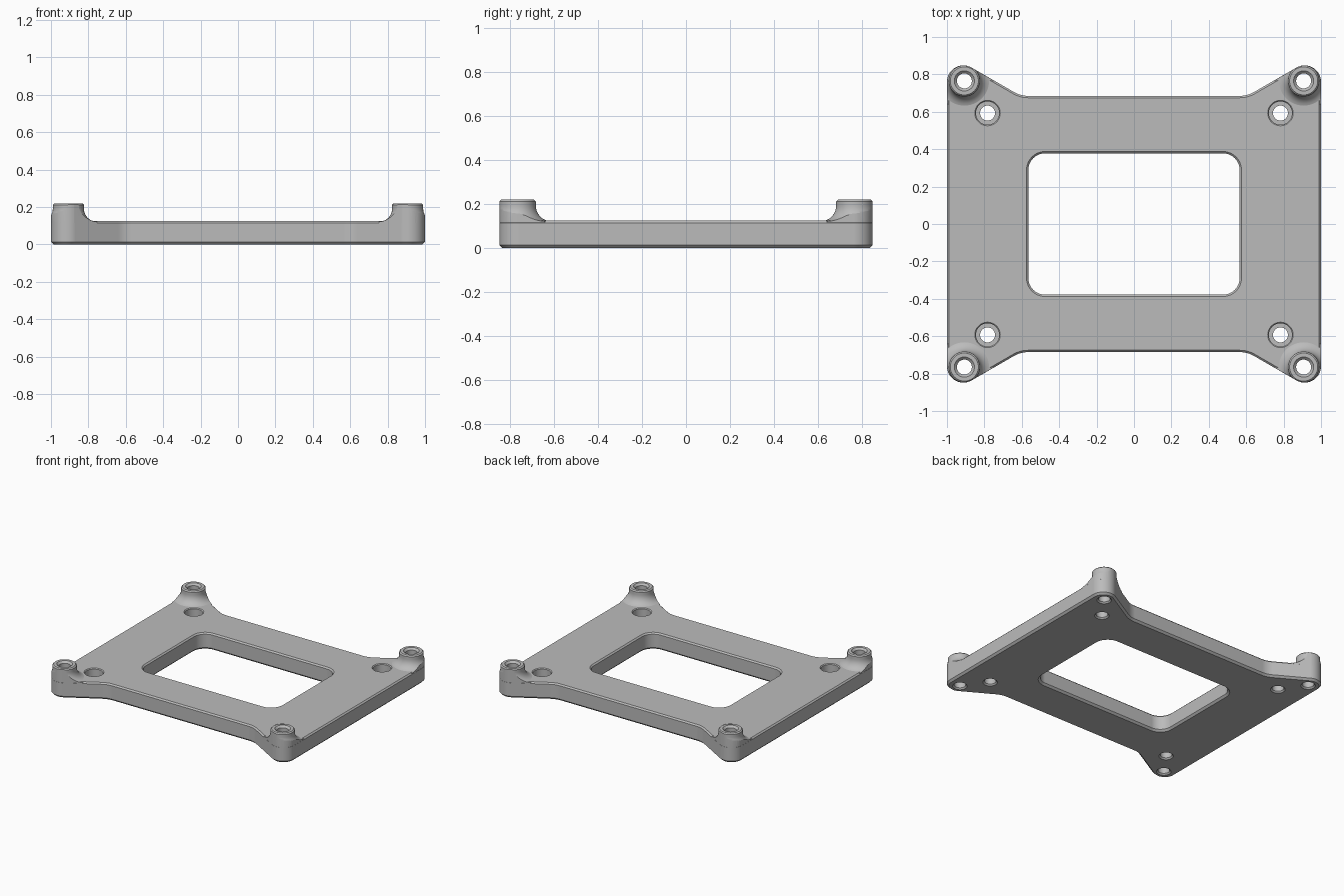
import bpy, bmesh
from math import sin, cos, radians, tau, pi

if "Cube" in bpy.data.objects:
    bpy.data.objects.remove(bpy.data.objects["Cube"])

TOP, HEIGHT = 0.125, 0.22

grey = bpy.data.materials.new("light_grey")
grey.use_nodes = True
grey.diffuse_color = (0.5, 0.5, 0.5, 1)
grey.node_tree.nodes["Principled BSDF"].inputs["Base Color"].default_value = (0.5, 0.5, 0.5, 1)


def arc(cx, cy, r, a0, a1, n):
    angles = [radians(a0 + (a1 - a0) * i / n) for i in range(n + 1)]
    return [(cx + r * cos(a), cy + r * sin(a)) for a in angles]


def four_fold(quarter):
    """Mirror a quarter path (running from +x to +y) into a closed loop."""
    back = quarter[::-1]
    return (quarter + [(-x, y) for x, y in back]
            + [(-x, -y) for x, y in quarter] + [(x, -y) for x, y in back])


def plate_outline(inset):
    corner = arc(0.912, 0.76, 0.088 - inset, 0, 120, 20)
    fillet = arc(0.566, 0.835, 0.15 + inset, -60, -90, 6)
    return four_fold(corner + fillet)


def window_outline(grow):
    return four_fold(arc(0.475, 0.288, 0.09 + grow, 0, 90, 12))


def circle(x, y, r, n=48):
    return [(x + r * cos(tau * i / n), y + r * sin(tau * i / n)) for i in range(n)]


def loft(name, sections):
    """Closed solid through stacked (loop, z) sections."""
    bm = bmesh.new()
    rings = [[bm.verts.new((x, y, z)) for x, y in loop] for loop, z in sections]
    n = len(rings[0])
    for a, b in zip(rings, rings[1:]):
        for i in range(n):
            j = (i + 1) % n
            bm.faces.new((a[i], a[j], b[j], b[i]))
    bm.faces.new(rings[0][::-1])
    bm.faces.new(rings[-1])
    bmesh.ops.recalc_face_normals(bm, faces=bm.faces)
    mesh = bpy.data.meshes.new(name)
    bm.to_mesh(mesh)
    bm.free()
    mesh.materials.append(grey)
    obj = bpy.data.objects.new(name, mesh)
    bpy.context.collection.objects.link(obj)
    return obj


def turned(name, x, y, profile):
    return loft(name, [(circle(x, y, r), z) for r, z in profile])


def activate(obj):
    bpy.ops.object.select_all(action="DESELECT")
    obj.select_set(True)
    bpy.context.view_layer.objects.active = obj


def combine(obj, other, operation):
    mod = obj.modifiers.new(operation.lower(), "BOOLEAN")
    mod.operation, mod.solver, mod.object = operation, "EXACT", other
    activate(obj)
    bpy.ops.object.modifier_apply(modifier=mod.name)
    bpy.data.objects.remove(other)


# Base plate with chamfered rims
plate = loft("mounting_plate", [
    (plate_outline(0.014), 0), (plate_outline(0), 0.014),
    (plate_outline(0), TOP - 0.01), (plate_outline(0.01), TOP)])

# Central window
combine(plate, loft("window_cutter", [
    (window_outline(0.04), -0.026), (window_outline(0), 0.014),
    (window_outline(0), TOP - 0.01), (window_outline(0.04), TOP + 0.03)]), "DIFFERENCE")

# Corner bosses flaring into the plate, trimmed to its outline
R, F = 0.083, 0.07
flare = arc(R + F, TOP + F - 0.003, F, 270, 180, 10)
boss_profile = [(R + F, 0.05)] + flare + [(R, HEIGHT - 0.008), (R - 0.008, HEIGHT)]
signs = [(sx, sy) for sx in (1, -1) for sy in (1, -1)]
for sx, sy in signs:
    boss = turned("corner_boss", sx * 0.907, sy * 0.765, boss_profile)
    trim = loft("boss_trim", [(plate_outline(0.0005), 0.06), (plate_outline(0.0005), 0.3)])
    combine(boss, trim, "INTERSECT")
    combine(plate, boss, "UNION")

# Boss through holes and counterbored plate holes
bottom = [(0.065, -0.015), (0.04, 0.01)]
boss_hole = bottom + [(0.04, HEIGHT - 0.014), (0.07, HEIGHT + 0.016)]
plate_hole = bottom + [(0.04, 0.06), (0.062, 0.0601), (0.062, TOP - 0.006), (0.078, TOP + 0.01)]
for sx, sy in signs:
    combine(plate, turned("boss_hole_cutter", sx * 0.907, sy * 0.765, boss_hole), "DIFFERENCE")
    combine(plate, turned("plate_hole_cutter", sx * 0.783, sy * 0.593, plate_hole), "DIFFERENCE")

# Smooth round walls, crisp rims
activate(plate)
bpy.ops.object.shade_smooth_by_angle(angle=radians(25))
weighted = plate.modifiers.new("even_normals", "WEIGHTED_NORMAL")
weighted.keep_sharp = True
